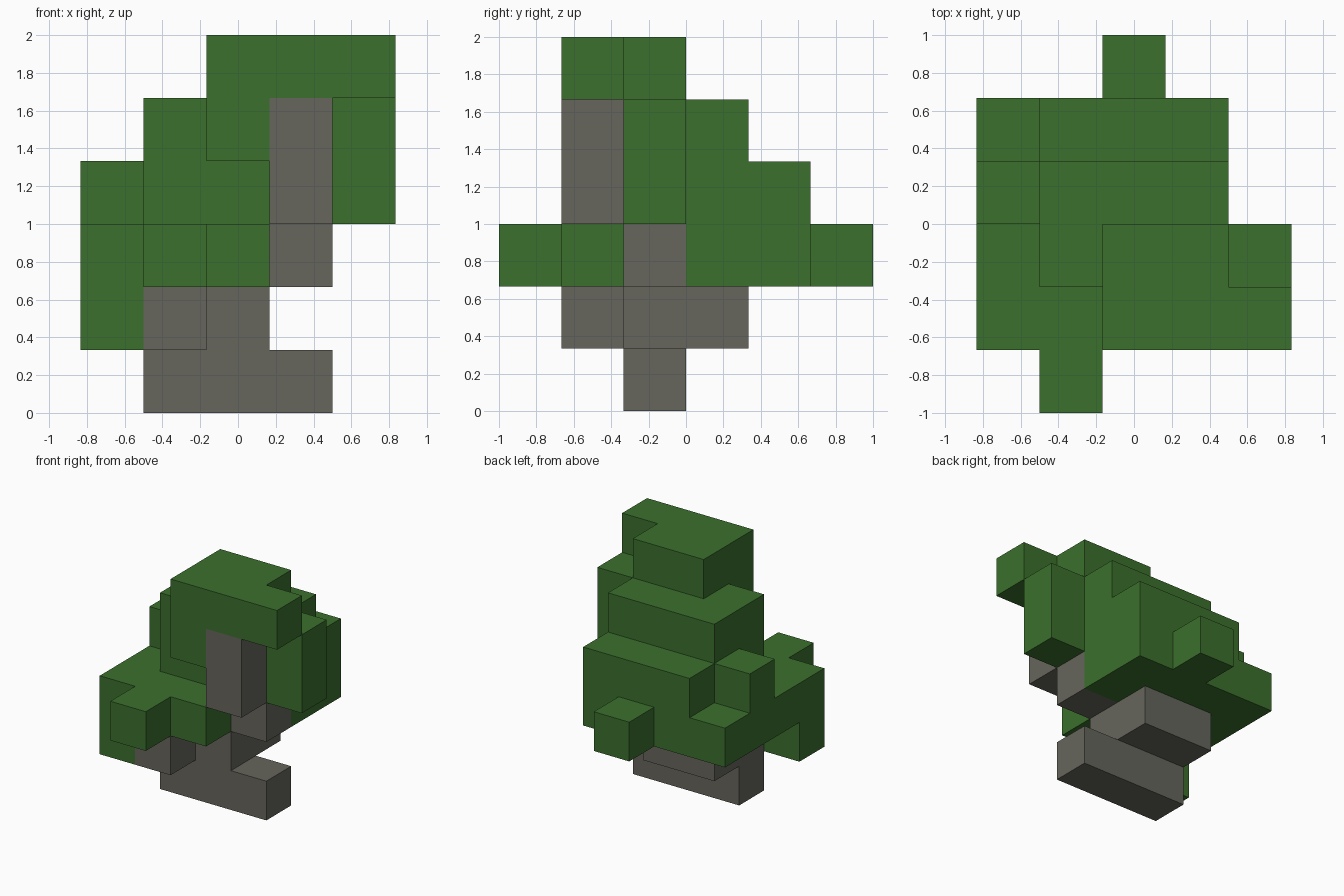
import bpy
import bmesh
from math import radians
from mathutils import Vector

if "Cube" in bpy.data.objects:
    bpy.data.objects.remove(bpy.data.objects["Cube"])

CELL = 1 / 3
ORIGIN = Vector((-2.5 * CELL, -1, 0))


def material(name, colour):
    mat = bpy.data.materials.new(name)
    mat.use_nodes = True
    mat.diffuse_color = colour
    mat.node_tree.nodes["Principled BSDF"].inputs["Base Color"].default_value = colour
    return mat


def block(xs, ys, zs):
    """Cells filled by a box; each range is a (first, last) pair."""
    def span(pair):
        return range(pair[0], pair[1] + 1)
    return {(x, y, z) for x in span(xs) for y in span(ys) for z in span(zs)}


def build(name, cells, mat):
    """Weld unit cubes into one solid, drop inner walls, merge flat faces."""
    bm = bmesh.new()
    for cell in sorted(cells):
        cube = bmesh.ops.create_cube(bm, size=1)["verts"]
        centre = Vector(cell) + Vector((0.5, 0.5, 0.5))
        bmesh.ops.translate(bm, verts=cube, vec=centre)
    inner = []
    for face in bm.faces:
        outside = face.calc_center_median() + face.normal * 0.5
        if tuple(int(c // 1) for c in outside) in cells:
            inner.append(face)
    bmesh.ops.delete(bm, geom=inner, context='FACES')
    bmesh.ops.remove_doubles(bm, verts=bm.verts[:], dist=0.01)
    bmesh.ops.dissolve_limit(bm, angle_limit=radians(1),
                             verts=bm.verts[:], edges=bm.edges[:])
    for vert in bm.verts:
        vert.co = vert.co * CELL + ORIGIN
    mesh = bpy.data.meshes.new(name)
    bm.to_mesh(mesh)
    bm.free()
    mesh.materials.append(mat)
    obj = bpy.data.objects.new(name, mesh)
    bpy.context.collection.objects.link(obj)
    return obj


bark = material("bark_grey", (0.133, 0.130, 0.107, 1))
leaf = material("leaf_green", (0.044, 0.162, 0.026, 1))

# Trunk: long foot, wide stem with a front stub, then a limb bending up
trunk = (
    block((1, 3), (2, 2), (0, 0))
    | block((1, 2), (2, 3), (1, 1))
    | block((1, 1), (1, 1), (1, 1))
    | block((2, 3), (2, 2), (2, 2))
    | block((3, 3), (2, 2), (3, 3))
    | block((3, 3), (1, 1), (3, 4))
)

# Lowest tier of leaves, with front and back tufts and a hanging corner
lower_leaves = (
    block((0, 2), (1, 4), (2, 2))
    | block((3, 3), (3, 4), (2, 2))
    | block((1, 1), (0, 0), (2, 2))
    | block((2, 2), (5, 5), (2, 2))
    | block((0, 0), (1, 1), (1, 1))
)

# Middle tiers stepping back, with one side tuft and one side column
middle_leaves = (
    block((1, 3), (2, 4), (3, 3))
    | block((1, 3), (2, 3), (4, 4))
    | block((0, 0), (3, 3), (3, 3))
    | block((4, 4), (2, 2), (3, 4))
)

# Crown overhanging the limb
crown = (
    block((2, 3), (1, 2), (5, 5))
    | block((4, 4), (1, 1), (5, 5))
    | block((2, 2), (1, 1), (4, 4))
)

build("trunk", trunk, bark)
build("foliage", (lower_leaves | middle_leaves | crown) - trunk, leaf)
